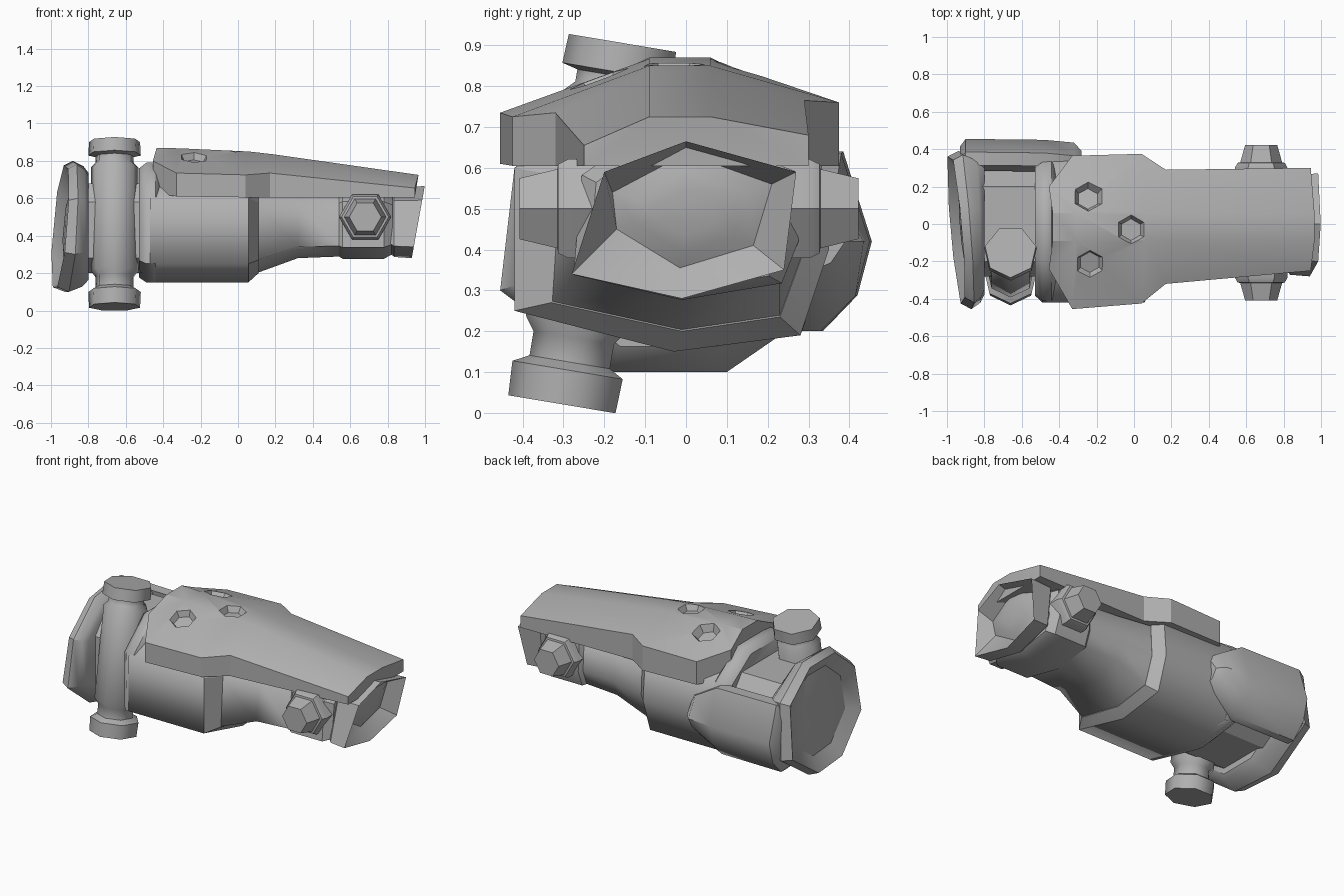
import bpy, bmesh, math
from mathutils import Vector

if "Cube" in bpy.data.objects:
    bpy.data.objects.remove(bpy.data.objects["Cube"])

metal = bpy.data.materials.new("plain_grey")
metal.diffuse_color = (0.44, 0.44, 0.44, 1)
metal.use_nodes = True
metal.node_tree.nodes["Principled BSDF"].inputs["Base Color"].default_value = metal.diffuse_color


def shade(ob, angle):
    bpy.ops.object.select_all(action='DESELECT')
    ob.select_set(True)
    bpy.context.view_layer.objects.active = ob
    bpy.ops.object.shade_smooth_by_angle(angle=math.radians(angle))


def loft(name, rings, angle=30, triangles=False):
    """Skin a closed solid through rings with equal point counts."""
    bm = bmesh.new()
    loops = [[bm.verts.new(p) for p in r] for r in rings]
    n = len(loops[0])
    for a, b in zip(loops, loops[1:]):
        for i in range(n):
            j = (i + 1) % n
            bm.faces.new((a[i], a[j], b[j], b[i]))
    bm.faces.new(loops[0][::-1])
    bm.faces.new(loops[-1])
    bmesh.ops.recalc_face_normals(bm, faces=bm.faces)
    if triangles:
        bmesh.ops.triangulate(bm, faces=bm.faces)
    me = bpy.data.meshes.new(name)
    bm.to_mesh(me)
    bm.free()
    ob = bpy.data.objects.new(name, me)
    bpy.context.collection.objects.link(ob)
    me.materials.append(metal)
    shade(ob, angle)
    return ob


def lathe(name, profile, sides, base, axis, phase=0, angle=30):
    """Many-sided turned part; profile holds (distance along axis, radius)."""
    axis = Vector(axis).normalized()
    u = Vector((1, 0, 0))
    u = (u - axis * u.dot(axis)).normalized()
    v = axis.cross(u)
    rings = []
    for h, r in profile:
        ts = [phase + 2 * math.pi * i / sides for i in range(sides)]
        rings.append([Vector(base) + axis * h + (u * math.cos(t) + v * math.sin(t)) * r
                      for t in ts])
    return loft(name, rings, angle)


def ring(x, pts, s=1.0, c=(0, 0.45), tilt_y=0.0, tilt_z=0.0):
    """Section in the yz plane, scaled about c, with a tilted x."""
    out = []
    for y, z in pts:
        y, z = c[0] + (y - c[0]) * s, c[1] + (z - c[1]) * s
        out.append((x + tilt_y * (y - c[0]) + tilt_z * (z - c[1]), y, z))
    return out


# Flared end collar, bevelled rim around a softly domed centre
collar = [(-.455, .30), (-.42, .60), (-.20, .78), (.10, .80),
          (.37, .65), (.39, .30), (.10, .10), (-.19, .10)]
cc = (-.03, .45)
loft("end_collar", [
    ring(-.80, collar, .82, cc),
    ring(-.83, collar, .92, cc, -.03, .02),
    ring(-.895, collar, 1.0, cc, -.08, .06),
    ring(-.95, collar, .93, cc, -.09, .09),
    ring(-.90, collar, .70, cc, -.09, .09),
    ring(-.915, collar, .45, cc, -.09, .09),
    ring(-.92, collar, .12, cc, -.09, .09)], 35)

# Inner core joining collar and sleeve
core = [(-.28, .28), (-.28, .58), (-.20, .68), (.20, .68),
        (.28, .58), (.28, .28), (.16, .20), (-.16, .20)]
loft("inner_core", [ring(-.84, core), ring(-.48, core)])

# Sleeve: flange, barrel, chamfered step and neck
flange = [(-.42, .25), (-.03, .15), (.28, .19), (.36, .40),
          (.33, .65), (.12, .79), (-.20, .79), (-.41, .61)]
loft("sleeve_flange", [ring(-.53, flange, .91), ring(-.49, flange),
                       ring(-.44, flange), ring(-.42, flange, .93)], 50)
barrel = [(-.42, .25), (-.03, .15), (.28, .19), (.35, .40),
          (.33, .64), (.10, .72), (-.20, .72), (-.42, .60)]
step = [(-.33, .27), (-.01, .20), (.23, .235), (.29, .40),
        (.28, .60), (.10, .67), (-.15, .67), (-.31, .58)]
neck = [(-.27, .34), (-.01, .28), (.23, .32), (.27, .42),
        (.26, .59), (.10, .65), (-.15, .65), (-.25, .58)]
loft("sleeve_barrel", [ring(-.47, barrel), ring(.055, barrel)], 80)
loft("sleeve_step", [ring(.055, barrel), ring(.11, step)], 20)
loft("sleeve_neck", [ring(.10, step), ring(.32, neck), ring(.54, neck, .95)], 80)

# Knuckle block carrying the side bolts
loft("knuckle", [ring(.525, neck, .90), ring(.56, neck, 1.02),
                 ring(.78, neck, 1.02), ring(.825, neck, .88)])

# Six-sided socket at the far end: sloped rim around a softly domed centre
mouth = [(-.28, .34), (-.01, .28), (.24, .35), (.27, .59), (0, .665), (-.20, .59)]
hole = [(-.17, .45), (-.015, .355), (.165, .41), (.21, .56), (0, .635), (-.18, .54)]
mc, hc = (0, .48), (0, .49)
loft("end_socket", [
    ring(.815, mouth, .88, mc),
    ring(.835, mouth, .97, mc),
    ring(.965, mouth, 1.0, mc, 0, .18),
    ring(.885, hole, 1.0, mc, 0, .14),
    ring(.905, hole, .70, hc, 0, .14),
    ring(.912, hole, .40, hc, 0, .14),
    ring(.915, hole, .10, hc, 0, .14)], 32)

# Long upright bolt, leaning slightly back
lathe("upright_bolt", [
    (0, .140), (.085, .144), (.105, .105), (.165, .105), (.20, .13),
    (.76, .13), (.785, .105), (.815, .105), (.825, .144), (.897, .140)],
    7, (-.66, -.297, .02), (0, .165, .985), -math.pi / 2, 52)

# Pair of side bolts: hexagonal flange with a tapered head
for side, label in ((-1, "front"), (1, "back")):
    lathe(label + "_side_bolt", [
        (.16, .14), (.295, .14), (.32, .126), (.322, .112), (.415, .086)],
        6, (.68, .007, .50), (0, side, 0))

# Bent cheek plate on the back: x, y, low z, high z
plate_rows = [(-.93, .415, .23, .61), (-.90, .455, .20, .64), (-.48, .45, .20, .635),
              (-.32, .435, .31, .54), (-.28, .39, .33, .52)]
rows = []
for x, y, low, high in plate_rows:
    d = high - low
    rows.append([(x, y - .12, low), (x, y - .035, low + d * .2), (x, y, .42),
                 (x, y - .07, high), (x, y - .14, high), (x, y - .10, .42),
                 (x, y - .17, low)])
loft("cheek_plate", rows, 40)

# Roof-shaped cover: x, -y edge, +y edge, edge heights, ridge height, bottom
cover_rows = [(-.455, -.24, .20, .80, .80, .87, .63),
              (-.33, -.455, .365, .735, .755, .867, .61),
              (.04, -.425, .375, .725, .76, .85, .605),
              (.17, -.32, .29, .735, .765, .835, .605),
              (.945, -.25, .30, .655, .68, .725, .605)]
rows = []
for x, y0, y1, z0, z1, top, bottom in cover_rows:
    rows.append([(x, y0, bottom), (x, y0, z0), (x + .02, -.09, top),
                 (x + .02, .06, top), (x, y1, z1), (x, y1, bottom)])
cover = loft("top_cover", rows, 30, True)

# Three tapered hexagonal recesses in the cover
for x, y, z, lean in ((-.245, .145, .828, .32), (-.015, -.03, .853, 0),
                      (-.235, -.215, .82, -.33)):
    cutter = lathe("recess_cutter", [(-.035, .058), (0, .078), (.05, .107)], 6,
                   (x, y, z), (.04, lean, 1), math.pi / 6)
    cutter.hide_render = True
    cut = cover.modifiers.new("recess", 'BOOLEAN')
    cut.operation = 'DIFFERENCE'
    cut.solver = 'EXACT'
    cut.object = cutter
    bpy.context.view_layer.objects.active = cover
    bpy.ops.object.modifier_apply(modifier=cut.name)
    bpy.data.objects.remove(cutter)
shade(cover, 25)
